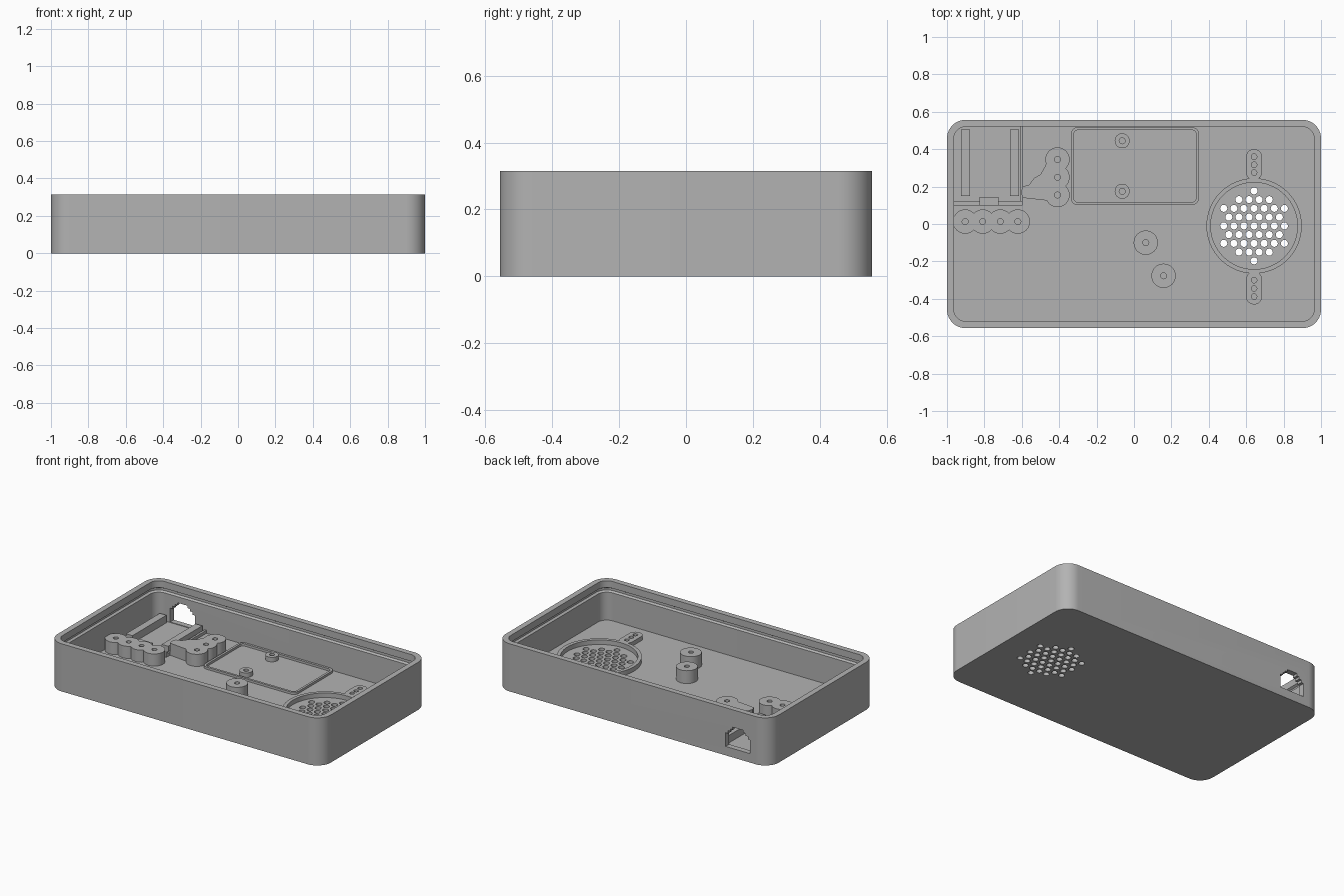
import bpy, bmesh, math

if "Cube" in bpy.data.objects:
    bpy.data.objects.remove(bpy.data.objects["Cube"])

FLOOR = 0.055          # top of the base plate
SINK = FLOOR - 0.005   # parts start slightly inside the plate

grey = bpy.data.materials.new("grey_plastic")
grey.diffuse_color = (0.45, 0.45, 0.45, 1)
grey.use_nodes = True
grey.node_tree.nodes["Principled BSDF"].inputs["Base Color"].default_value = grey.diffuse_color


def rounded(x0, x1, y0, y1, r, n=8):
    """Outline of a rounded rectangle, counter-clockwise."""
    pts = []
    corners = [(x1 - r, y1 - r), (x0 + r, y1 - r), (x0 + r, y0 + r), (x1 - r, y0 + r)]
    for k, (cx, cy) in enumerate(corners):
        for i in range(n + 1):
            a = math.pi / 2 * (k + i / n)
            pts.append((cx + r * math.cos(a), cy + r * math.sin(a)))
    return pts


def circle(x, y, r, n=32):
    return [(x + r * math.cos(2 * math.pi * i / n), y + r * math.sin(2 * math.pi * i / n))
            for i in range(n)]


def rect(x0, x1, y0, y1):
    return [(x0, y0), (x1, y0), (x1, y1), (x0, y1)]


def loft(name, rings, closed=False):
    """Join equal outlines, given as (outline, z), into one solid."""
    bm = bmesh.new()
    loops = [[bm.verts.new((x, y, z)) for x, y in outline] for outline, z in rings]
    pairs = list(zip(loops, loops[1:]))
    if closed:
        pairs.append((loops[-1], loops[0]))
    else:
        bm.faces.new(loops[0][::-1])
        bm.faces.new(loops[-1])
    for a, b in pairs:
        for i in range(len(a)):
            j = (i + 1) % len(a)
            bm.faces.new((a[i], a[j], b[j], b[i]))
    bmesh.ops.recalc_face_normals(bm, faces=bm.faces)
    mesh = bpy.data.meshes.new(name)
    bm.to_mesh(mesh)
    bm.free()
    mesh.materials.append(grey)
    ob = bpy.data.objects.new(name, mesh)
    bpy.context.collection.objects.link(ob)
    return ob


def prism(name, outline, z1, z0=SINK):
    return loft(name, [(outline, z0), (outline, z1)])


def ridge(name, outer, inner, z1):
    return loft(name, [(outer, SINK), (outer, z1), (inner, z1), (inner, SINK)], closed=True)


def boolean(ob, others, op):
    bpy.context.view_layer.objects.active = ob
    for other in others:
        mod = ob.modifiers.new(op.lower(), 'BOOLEAN')
        mod.operation, mod.solver, mod.object = op, 'EXACT', other
        bpy.ops.object.modifier_apply(modifier=mod.name)
        bpy.data.objects.remove(other)


def drilled(name, outlines, holes, z1, r=0.016):
    """Merge upright prisms and drill blind screw holes down to the plate."""
    ob = prism(name, outlines[0], z1)
    boolean(ob, [prism("piece", o, z1) for o in outlines[1:]], 'UNION')
    boolean(ob, [prism("drill", circle(x, y, r, 16), z1 + 0.05, FLOOR + 0.002)
                 for x, y in holes], 'DIFFERENCE')
    return ob


# Open tray with a thin snap groove running around the inside of the wall
X, Y, H, W = 1.0, 0.557, 0.315, 0.037


def wall(inset, r):
    return rounded(inset - X, X - inset, inset - Y, Y - inset, r, 12)


outer, inner, groove = wall(0, 0.1), wall(W, 0.063), wall(W - 0.014, 0.077)
tray = loft("tray", [(outer, 0), (outer, H), (inner, H), (inner, 0.27),
                     (groove, 0.262), (groove, 0.248), (inner, 0.24), (inner, FLOOR)])

# Speaker grille: hexagonal field of round holes through the plate
SX, SY, PITCH = 0.642, -0.01, 0.054
grille = []
for row in range(-4, 5):
    for col in range(-4, 5):
        dx = (col + 0.5 * (row % 2)) * PITCH
        dy = row * PITCH * 0.866
        if math.hypot(dx, dy) < 0.191:
            grille.append(prism("grille_cutter", circle(SX + dx, SY + dy, 0.019, 16), 0.1, -0.05))
boolean(tray, grille, 'DIFFERENCE')

# Cable port in the back wall: flat sill with a stepped arch
PX = -0.77
port = [prism("port_cutter", rect(PX - w, PX + w, 0.48, 0.62), top, FLOOR + 0.004)
        for w, top in ((0.09, 0.15), (0.072, 0.168), (0.055, 0.184), (0.038, 0.2))]
boolean(tray, port, 'DIFFERENCE')

# Speaker ring and its two screw tabs
ridge("speaker_ring", circle(SX, SY, 0.255, 64), circle(SX, SY, 0.232, 64), 0.085)
for name, y0, y1, holes in (("back_speaker_tab", 0.235, 0.4, (0.275, 0.317, 0.36)),
                            ("front_speaker_tab", -0.43, -0.255, (-0.3, -0.345, -0.388))):
    drilled(name, [rounded(SX - 0.043, SX + 0.043, y0, y1, 0.042)],
            [(SX, y) for y in holes], 0.083, 0.015)

# Low rectangular frame with two small studs
ridge("board_frame", rounded(-0.337, 0.347, 0.102, 0.517, 0.035),
      rounded(-0.322, 0.332, 0.117, 0.502, 0.022), 0.07)
for name, y in (("back_stud", 0.445), ("front_stud", 0.175)):
    drilled(name, [circle(-0.063, y, 0.04)], [(-0.063, y)], 0.085)

# Two free-standing posts
for name, x, y in (("left_post", 0.063, -0.1), ("right_post", 0.158, -0.277)):
    drilled(name, [circle(x, y, 0.065)], [(x, y)], 0.14)

# Row of four merged posts
row = [(-0.903 + 0.094 * i, 0.013) for i in range(4)]
drilled("post_row", [circle(x, y, 0.065) for x, y in row], row, 0.135)

# Three merged posts with a tapering buttress
trio = [(-0.409, 0.155 + 0.095 * i) for i in range(3)]
buttress = [(-0.41, 0.12), (-0.46, 0.125), (-0.595, 0.14), (-0.605, 0.17), (-0.595, 0.2),
            (-0.56, 0.21), (-0.535, 0.245), (-0.5, 0.265), (-0.475, 0.31), (-0.46, 0.345),
            (-0.41, 0.345)]
drilled("post_trio", [circle(x, y, 0.065) for x, y in trio] + [buttress[::-1]], trio, 0.135)

# Connector bay: two rails, a front stop with a tab, and a low side wall
prism("left_rail", rect(-0.925, -0.877, 0.15, 0.505), 0.105)
prism("right_rail", rect(-0.663, -0.615, 0.15, 0.505), 0.105)
prism("bay_front_stop", rect(-0.965, -0.597, 0.1, 0.122), 0.085)
prism("bay_tab", rect(-0.825, -0.725, 0.1, 0.145), 0.1)
prism("bay_side_wall", rect(-0.609, -0.595, 0.12, 0.522), 0.075)

# Smooth the round walls, keep the edges crisp
bpy.ops.object.select_all(action='DESELECT')
for ob in bpy.context.scene.objects:
    ob.select_set(True)
    bpy.context.view_layer.objects.active = ob
bpy.ops.object.shade_smooth_by_angle(angle=math.radians(30))
